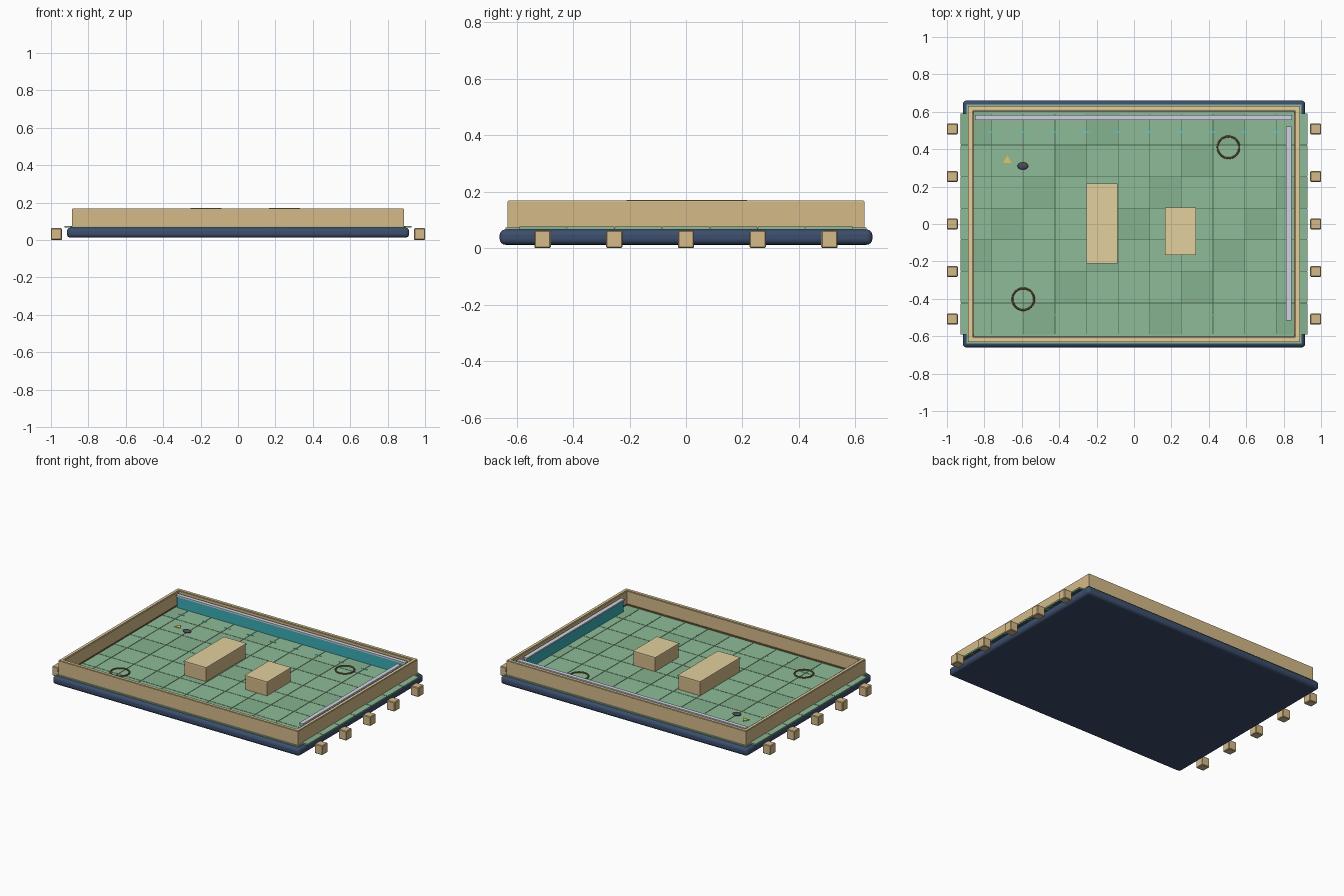
import bpy, bmesh, math

if "Cube" in bpy.data.objects:
    bpy.data.objects.remove(bpy.data.objects["Cube"])

T = 0.169          # floor tile pitch
FLOOR = 0.076      # top of the tiles


def mat(name, rgb):
    m = bpy.data.materials.new(name)
    m.diffuse_color = (*rgb, 1)
    m.use_nodes = True
    m.node_tree.nodes["Principled BSDF"].inputs["Base Color"].default_value = m.diffuse_color
    return m


NAVY = mat("navy", (0.045, 0.075, 0.15))
GREEN = mat("floor_green", (0.27, 0.50, 0.31))
GREEN2 = mat("floor_green_dark", (0.24, 0.45, 0.28))
DARK = mat("joint_dark", (0.06, 0.12, 0.08))
SAND = mat("sand", (0.66, 0.49, 0.25))
SAND2 = mat("sand_light", (0.76, 0.63, 0.34))
BROWN = mat("brown", (0.20, 0.12, 0.05))
TEAL = mat("teal", (0.04, 0.42, 0.47))
PALE = mat("pale_frame", (0.62, 0.65, 0.75))
CYAN = mat("cyan", (0.10, 0.65, 0.75))
GREY = mat("dark_grey", (0.07, 0.07, 0.09))
GOLD = mat("gold", (0.80, 0.55, 0.12))


def box(name, x, y, z, m, bevel=0, seg=1):
    """Box from (min, max) ranges on each axis."""
    bm = bmesh.new()
    bmesh.ops.create_cube(bm, size=1)
    for v in bm.verts:
        v.co = [r[0] + (c + 0.5) * (r[1] - r[0]) for r, c in zip((x, y, z), v.co)]
    me = bpy.data.meshes.new(name)
    bm.to_mesh(me)
    bm.free()
    ob = bpy.data.objects.new(name, me)
    bpy.context.collection.objects.link(ob)
    me.materials.append(m)
    if bevel:
        b = ob.modifiers.new("bevel", 'BEVEL')
        b.width, b.segments = bevel, seg
    return ob


def smooth(ob):
    bpy.ops.object.select_all(action='DESELECT')
    ob.select_set(True)
    bpy.context.view_layer.objects.active = ob
    bpy.ops.object.shade_smooth_by_angle(angle=math.radians(40))


def frame(name, hx, hy, t, z, m):
    """Rectangular ring: four mitre-free bars with outer half sizes hx, hy."""
    for s, side in ((-1, "front"), (1, "back")):
        box(f"{name}_{side}", (-hx, hx), sorted((s * hy, s * (hy - t))), z, m)
    for s, side in ((-1, "left"), (1, "right")):
        box(f"{name}_{side}", sorted((s * hx, s * (hx - t))), (-hy + t, hy - t), z, m)


# rounded base and floor bed
smooth(box("base", (-0.915, 0.915), (-0.66, 0.66), (0.012, 0.066), NAVY, 0.02, 4))
box("floor_bed", (-0.895, 0.895), (-0.64, 0.64), (0.06, 0.073), GREEN)
box("joint_layer", (-0.925, 0.925), (-0.587, 0.587), (0.066, 0.0735), DARK)

# floor tiles
for i in range(-5, 6):
    for j in range(-3, 4):
        h = T / 2 - 0.0015
        box("floor_tile", (i * T - h, i * T + h), (j * T - h, j * T + h),
            (0.066, FLOOR), GREEN2 if (i * 3 + j * 5) % 4 == 0 else GREEN)

# perimeter wall with cap and skirting
frame("wall", 0.887, 0.632, 0.027, (0.073, 0.165), SAND)
frame("wall_cap", 0.884, 0.629, 0.018, (0.165, 0.169), SAND2)
frame("skirting", 0.861, 0.606, 0.005, (0.073, 0.082), BROWN)

# teal panels with pale top rails
box("back_panel", (-0.845, 0.84), (0.563, 0.579), (FLOOR, 0.15), TEAL)
box("back_panel_rail", (-0.85, 0.845), (0.557, 0.584), (0.15, 0.16), PALE)
box("right_panel", (0.819, 0.835), (-0.51, 0.515), (FLOOR, 0.15), TEAL)
box("right_panel_rail", (0.813, 0.841), (-0.515, 0.52), (0.15, 0.16), PALE)

# two raised blocks
for name, x, y in (("long_block", (-0.252, -0.092), (-0.207, 0.213)),
                   ("short_block", (0.169, 0.329), (-0.163, 0.085))):
    box(name, x, y, (FLOOR, 0.165), SAND)
    box(name + "_lid", (x[0] - 0.003, x[1] + 0.003), (y[0] - 0.003, y[1] + 0.003),
        (0.162, 0.171), SAND2)

# side cubes
for s in (-1, 1):
    for k in range(-2, 3):
        box("side_cube", sorted((s * 0.942, s * 1.0)),
            (k * 0.254 - 0.029, k * 0.254 + 0.029), (0.0, 0.063), SAND, 0.004)

# floor dashes at the tile joints
for i in range(10):
    x = (i - 4.5) * T
    box("back_dash", (x - 0.021, x + 0.021), (0.489, 0.494), (FLOOR, 0.078), CYAN)
    box("front_dash", (x - 0.012, x + 0.012), (-0.488, -0.485), (FLOOR, 0.077), GREEN2)

# floor rings
for x, y in ((0.505, 0.41), (-0.592, -0.402)):
    bpy.ops.mesh.primitive_torus_add(major_radius=0.058, minor_radius=0.005,
                                     major_segments=32, minor_segments=8,
                                     location=(x, y, FLOOR + 0.004))
    ring = bpy.context.object
    ring.name = "floor_ring"
    ring.data.materials.append(BROWN)
    smooth(ring)

# small marker stone and arrow
bpy.ops.mesh.primitive_uv_sphere_add(segments=16, ring_count=8, radius=1,
                                     location=(-0.594, 0.31, FLOOR + 0.006))
stone = bpy.context.object
stone.name = "marker_stone"
stone.scale = (0.029, 0.02, 0.01)
stone.data.materials.append(GREY)
smooth(stone)
bpy.ops.mesh.primitive_cylinder_add(vertices=3, radius=0.026, depth=0.004,
                                    location=(-0.678, 0.34, FLOOR + 0.002))
arrow = bpy.context.object
arrow.name = "marker_arrow"
arrow.data.materials.append(GOLD)
